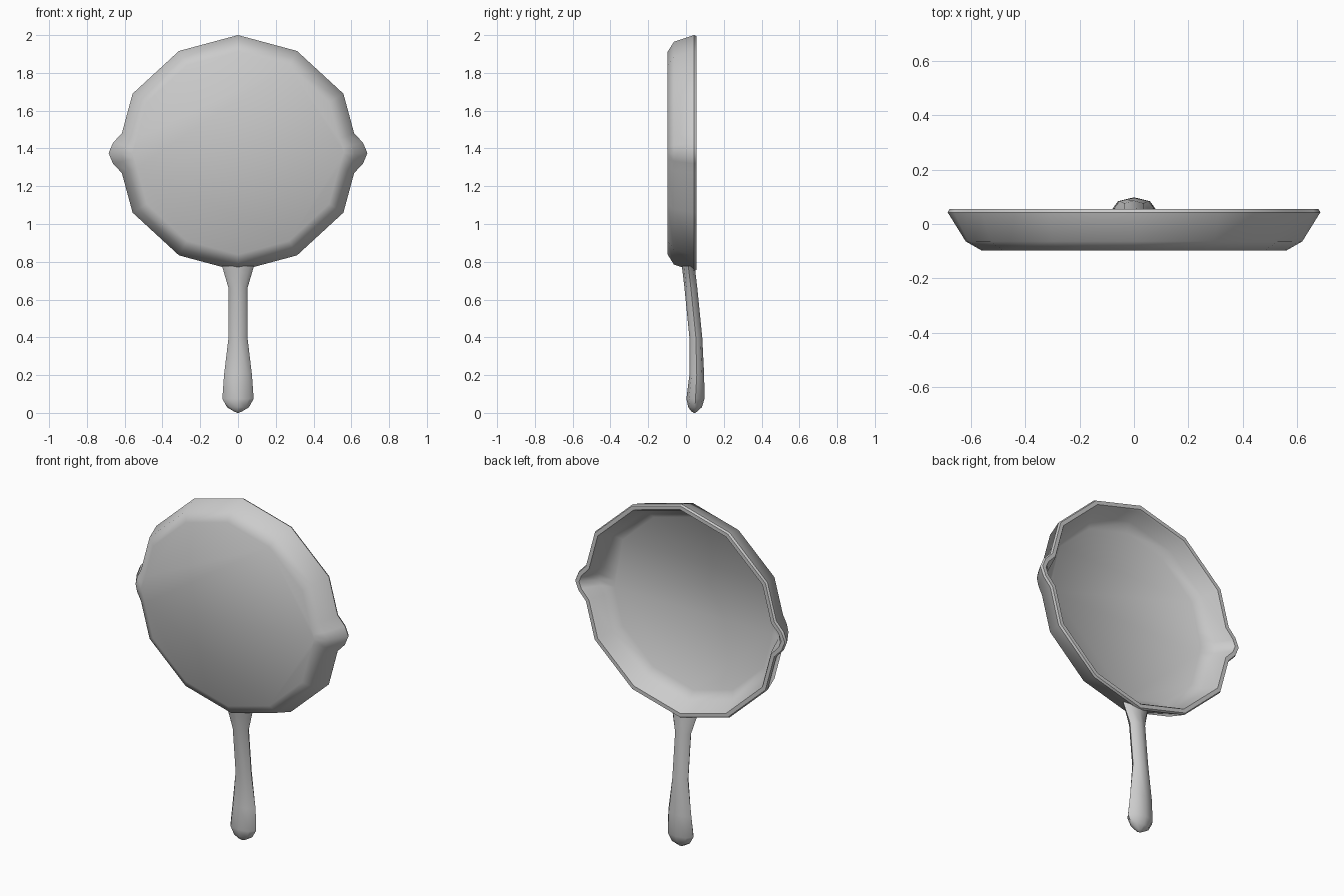
import bpy, bmesh, math
from mathutils import Vector

if "Cube" in bpy.data.objects:
    bpy.data.objects.remove(bpy.data.objects["Cube"])

CZ = 1.375  # height of the pan centre


def loft(name, rings):
    """Skin a list of closed point rings and cap both ends."""
    bm = bmesh.new()
    loops = [[bm.verts.new(p) for p in r] for r in rings]
    n = len(loops[0])
    for a, b in zip(loops, loops[1:]):
        for i in range(n):
            j = (i + 1) % n
            bm.faces.new((a[i], a[j], b[j], b[i]))
    bm.faces.new(loops[0])
    bm.faces.new(loops[-1][::-1])
    bmesh.ops.recalc_face_normals(bm, faces=bm.faces)
    me = bpy.data.meshes.new(name)
    bm.to_mesh(me)
    bm.free()
    ob = bpy.data.objects.new(name, me)
    bpy.context.collection.objects.link(ob)
    bpy.context.view_layer.objects.active = ob
    ob.select_set(True)
    bpy.ops.object.shade_smooth_by_angle(angle=math.radians(42))
    ob.select_set(False)
    return ob


def outline(spout):
    """Twelve-sided rim with a pouring spout on each side, clockwise from the top."""
    q = [(0, .625), (.3125, .541), (.558, .315), (.615, .105),
         (.62 + .042 * spout, .055), (.622 + .063 * spout, 0)]
    half = q + [(x, -z) for x, z in q[-2::-1]]
    return [Vector(p) for p in half + [(-x, z) for x, z in half[-2:0:-1]]]


def pan_ring(inset, y, spout):
    """Outline moved inwards by a constant distance, placed at depth y."""
    pts = outline(spout)
    n = len(pts)
    ring = []
    for i, p in enumerate(pts):
        d1 = (p - pts[i - 1]).normalized()
        d2 = (pts[(i + 1) % n] - p).normalized()
        n1, n2 = Vector((d1.y, -d1.x)), Vector((d2.y, -d2.x))
        q = p + (n1 + n2) * (inset / (1 + n1.dot(n2)))
        ring.append((q.x, y, CZ + q.y))
    return ring


# pan body: outside base, wall, rounded rim, inside wall, floor
body = [(.085, -.097, .4), (.034, -.064, .5), (0, .043, 1), (.006, .055, 1),
        (.028, .055, 1), (.036, .044, 1), (.065, -.03, .45), (.115, -.068, .1)]
loft("pan_body", [pan_ring(*r) for r in body])

# handle: height, half width, back y, front y
sections = [(.778, .085, -.022, .045), (.745, .075, -.018, .05),
            (.66, .05, -.008, .06), (.4, .05, .018, .086), (.2, .074, .018, .096),
            (.075, .083, .002, .098), (.03, .058, .012, .084), (.008, .022, .028, .06),
            (0, .004, .042, .048)]
rings = []
for z, w, y0, y1 in sections:
    rings.append([(w * math.cos(k * math.pi / 4),
                   (y0 + y1) / 2 + (y1 - y0) / 2 * math.sin(k * math.pi / 4), z)
                  for k in range(8)])
loft("handle", rings)
